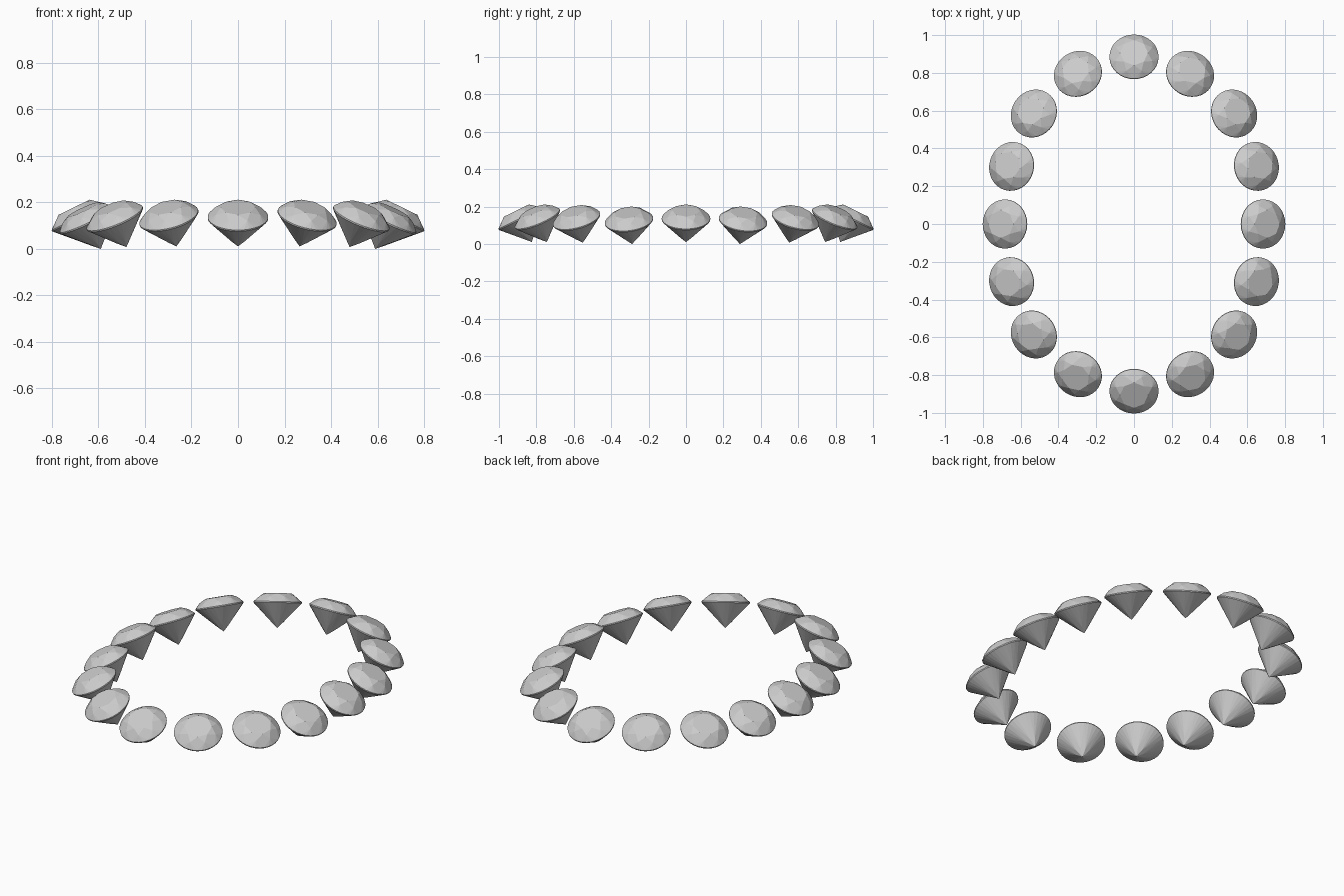
import bpy, bmesh
from math import sin, cos, pi, atan2, radians
from mathutils import Matrix

if "Cube" in bpy.data.objects:
    bpy.data.objects.remove(bpy.data.objects["Cube"])

R, CROWN, PAV, GIRDLE = 0.13, 0.049, 0.138, 0.003
TILT = radians(26)


def ring(n, r, z, offset=0.0):
    return [(r * cos(2 * pi * i / n + offset), r * sin(2 * pi * i / n + offset), z)
            for i in range(n)]


# Brilliant-cut stone: table, crown break, girdle, pavilion break and culet
def brilliant_mesh():
    half = pi / 8
    crown_z = GIRDLE + (CROWN - GIRDLE) * (1 - 0.80 * cos(half)) / (1 - 0.57)
    pav_z = -GIRDLE - (PAV - GIRDLE) * (1 - 0.25 * cos(half))
    pts = (ring(8, R * 0.57, CROWN) + ring(8, R * 0.80, crown_z, half)
           + ring(32, R, GIRDLE) + ring(32, R, -GIRDLE)
           + ring(8, R * 0.25, pav_z, half) + [(0, 0, -PAV)])
    bm = bmesh.new()
    for p in pts:
        bm.verts.new(p)
    bmesh.ops.convex_hull(bm, input=bm.verts[:])
    bmesh.ops.dissolve_limit(bm, angle_limit=radians(0.5),
                             verts=bm.verts[:], edges=bm.edges[:])
    bmesh.ops.recalc_face_normals(bm, faces=bm.faces[:])
    me = bpy.data.meshes.new("brilliant_stone")
    bm.to_mesh(me)
    bm.free()
    return me


stone = brilliant_mesh()

# Oval of stones: one quadrant of seats, mirrored, each leaning outward
A, B = 0.683, 0.885
quadrant = [(A, 0, 0.135), (0.648, 0.305, 0.124), (0.53, 0.585, 0.132),
            (0.297, 0.795, 0.135), (0, B, 0.135)]
seats = {(x * sx, y * sy, z) for x, y, z in quadrant for sx in (1, -1) for sy in (1, -1)}

for i, (x, y, z) in enumerate(sorted(seats, key=lambda s: atan2(s[1], s[0]))):
    ob = bpy.data.objects.new(f"stone_{i + 1:02d}", stone)
    bpy.context.collection.objects.link(ob)
    heading = atan2(y / B ** 2, x / A ** 2)
    ob.matrix_world = (Matrix.Translation((x, y, z)) @ Matrix.Rotation(heading, 4, 'Z')
                       @ Matrix.Rotation(TILT, 4, 'Y'))
